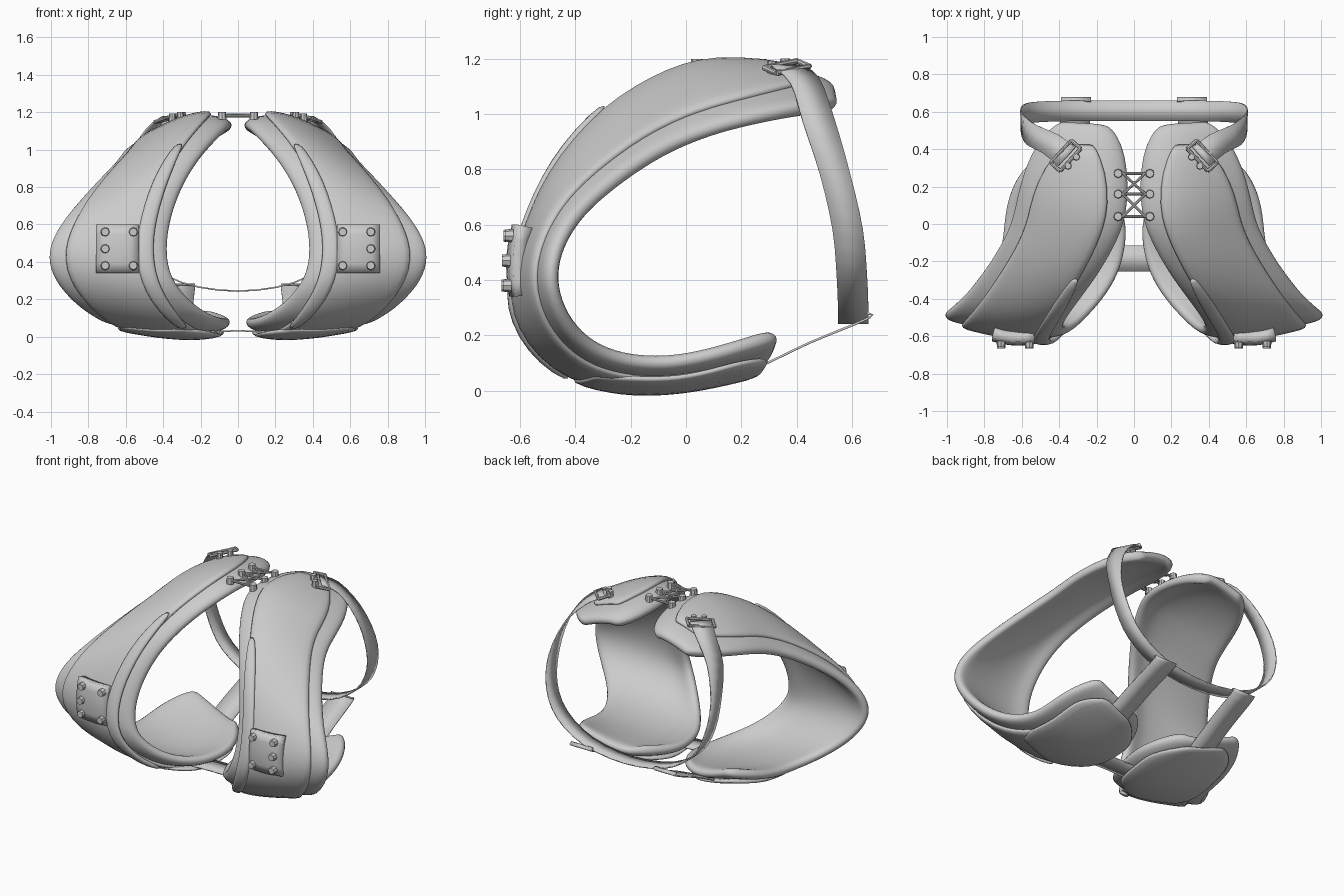
import bpy, bmesh, math
from mathutils import Vector as V

cube = bpy.data.objects.get("Cube")
if cube:
    bpy.data.objects.remove(cube)

mat = bpy.data.materials.new("plain grey")
mat.use_nodes = True
grey = (0.6, 0.6, 0.6, 1)
mat.diffuse_color = grey
mat.node_tree.nodes["Principled BSDF"].inputs["Base Color"].default_value = grey

# Edges of one shoulder guard, from upper back, round the front, to lower back
MEDIAL = [V(p) for p in (
    (.13, .54, 1.09), (.03, .4, 1.13), (.02, .1, 1.16), (.07, -.08, 1.12), (.18, -.28, 1),
    (.29, -.43, .82), (.36, -.53, .6), (.37, -.58, .42), (.33, -.59, .28), (.21, -.48, .13),
    (.08, -.3, .06), (.03, -.1, .05), (.04, .08, .07), (.16, .26, .11))]
LATERAL = [V(p) for p in (
    (.4, .56, 1.06), (.55, .42, 1.04), (.63, .18, .99), (.67, 0, .93), (.75, -.16, .85),
    (.89, -.37, .7), (.99, -.48, .56), (1.03, -.52, .4), (.95, -.46, .23), (.81, -.33, .11),
    (.72, -.15, .07), (.7, .02, .08), (.67, .2, .13), (.56, .35, .18))]
LAST = len(MEDIAL) - 1


def along(points, t):
    """Smooth curve through the points."""
    i = max(0, min(len(points) - 2, int(t)))
    f = t - i
    a, b, c, d = (points[max(0, min(len(points) - 1, i + k))] for k in (-1, 0, 1, 2))
    return b + (c - a) * f / 2 + (a - b * 2.5 + c * 2 - d / 2) * f**2 + (b * 3 - a - c * 3 + d) * f**3 / 2


def base(t, u):
    return along(MEDIAL, t).lerp(along(LATERAL, t), u)


def normal(t, u):
    e = .1
    t = max(e, min(LAST - e, t))
    return (base(t + e, u) - base(t - e, u)).cross(base(t, 1) - base(t, 0)).normalized()


def skin(t, u, lift=0):
    """Point on the bulging outer face of the guard."""
    swell = (.05 + .045 * max(0, 1 - t / 6)) * min(1, .3 + .4 * t)
    return base(t, u) + normal(t, u) * (swell * math.sin(math.pi * u ** .65) + lift)


def finish(name, bm, mirror=True, thick=0, smooth=0, angle=40):
    mesh = bpy.data.meshes.new(name)
    bm.to_mesh(mesh)
    bm.free()
    mesh.materials.append(mat)
    ob = bpy.data.objects.new(name, mesh)
    bpy.context.collection.objects.link(ob)
    if thick:
        m = ob.modifiers.new("Thickness", 'SOLIDIFY')
        m.thickness, m.offset = thick, -1
    if smooth:
        ob.modifiers.new("Round", 'SUBSURF').levels = smooth
        ob.modifiers["Round"].render_levels = smooth
    if mirror:
        ob.modifiers.new("Mirror", 'MIRROR')
    bpy.ops.object.select_all(action='DESELECT')
    bpy.context.view_layer.objects.active = ob
    ob.select_set(True)
    bpy.ops.object.shade_smooth_by_angle(angle=math.radians(angle))
    return ob


def sheet(name, rows, **kw):
    bm = bmesh.new()
    grid = [[bm.verts.new(p) for p in row] for row in rows]
    for r, s in zip(grid, grid[1:]):
        for j in range(len(r) - 1):
            bm.faces.new((r[j], s[j], s[j + 1], r[j + 1]))
    return finish(name, bm, **kw)


def layer(name, t0, t1, u0, u1, lift, thick, nt, nu, corner=0, smooth=1):
    """Patch that follows the guard, its ends narrowed by corner."""
    rows = []
    for i in range(nt + 1):
        f = i / nt
        cut = corner * max(0, 1 - min(f, 1 - f) * nt / 2) ** 2
        a, b = u0 + (u1 - u0) * cut, u1 - (u1 - u0) * cut
        rows.append([skin(t0 + (t1 - t0) * f, a + (b - a) * j / nu, lift) for j in range(nu + 1)])
    return sheet(name, rows, thick=thick, smooth=smooth)


# Padding, outer plate and the raised strip near the inner edge
layer("padding", 0, LAST, 0, 1, 0, .065, 18, 7, smooth=2)
layer("outer_plate", .9, 12.4, .15, .85, .02, .035, 20, 6, corner=.25)
layer("edge_strip", 4, 9.3, .11, .25, .032, .03, 10, 2, corner=.25)
layer("lower_plate", 9.3, 12.7, .06, .9, .028, .03, 8, 5, corner=.2)


def stud(bm, at, axis, r=.025, h=.03):
    rot = V(axis).to_track_quat('Z', 'Y').to_matrix().to_4x4()
    made = bmesh.ops.create_cone(bm, cap_ends=True, segments=8, radius1=r, radius2=r * .85, depth=h)
    bmesh.ops.transform(bm, matrix=rot, verts=made["verts"])
    bmesh.ops.translate(bm, vec=V(at), verts=made["verts"])


def bar(bm, a, b, r=.008):
    a, b = V(a), V(b)
    stud(bm, (a + b) / 2, b - a, r, (b - a).length)


# Riveted front bracket
def bracket(x, z):
    return V((x, -.65 + 1.2 * (x - .64) ** 2 + .9 * (z - .45) ** 2 + .05 * (x - .64), z))


sheet("front_bracket", [[bracket(.53 + .23 * j / 5, .6 - .26 * i / 5) for j in range(6)]
                        for i in range(6)], thick=.055)
bm = bmesh.new()
for x, z in ((.56, .56), (.56, .38), (.71, .56), (.71, .47), (.71, .38)):
    stud(bm, bracket(x, z) - V((0, .01, 0)), (0, -1, 0))
finish("bracket_rivets", bm)

# Laced fastening between the top edges
rows = (.04, .16, .27)
bm = bmesh.new()
for y in rows:
    stud(bm, (.085, y, 1.18), (0, 0, 1), h=.04)
finish("lace_studs", bm)
bm = bmesh.new()
for y in rows:
    bar(bm, (-.085, y, 1.18), (.085, y, 1.18))
for y, w in zip(rows, rows[1:]):
    for s in (-1, 1):
        bar(bm, (-.06 * s, y, 1.185), (.06 * s, w, 1.185))
finish("crossed_lace", bm, mirror=False)


def ribbon(name, stations, mirror=True):
    """Flat strap through (centre, half width vector) stations."""
    mids, halves = [V(c) for c, _ in stations], [V(h) for _, h in stations]
    rows = []
    for i in range(3 * (len(mids) - 1) + 1):
        c, h = along(mids, i / 3), along(halves, i / 3)
        rows.append((c - h, c + h))
    return sheet(name, rows, mirror=mirror, thick=.008)


# Back strap hanging as a loop, plus its lower links and the bottom link
flat = (0, .055, 0)
half = [((.36, .36, 1.18), (-.045, .05, 0)), ((.45, .43, 1.125), (-.04, .05, .01)),
        ((.555, .48, .98), (-.02, .055, .01)), ((.605, .54, .78), flat), ((.59, .585, .58), flat),
        ((.5, .6, .41), flat), ((.3, .605, .285), flat)]
other = [((-c[0], c[1], c[2]), (-h[0], h[1], h[2])) for c, h in reversed(half)]
ribbon("back_strap", half + [((0, .605, .24), flat)] + other, mirror=False)
wide = (.08, 0, 0)
ribbon("lower_strap", [((.34, .12, .03), wide), ((.33, .25, .075), wide),
                       ((.32, .45, .17), wide), ((.31, .665, .26), wide), ((.31, .655, .285), wide)])
ribbon("bottom_link", [((-.2, -.185, .03), (0, .07, 0)), ((0, -.185, .035), (0, .07, 0)),
                       ((.2, -.185, .03), (0, .07, 0))], mirror=False)

# Buckle at the upper end of the back strap
bm = bmesh.new()
c, side, fore = V((.365, .365, 1.17)), V((.055, -.06, -.012)), V((.025, .022, -.01))
corners = [c + side + fore, c - side + fore, c - side - fore, c + side - fore]
for a, b in zip(corners, corners[1:] + corners[:1]):
    bar(bm, a, b, .011)
for s in (-.4, .4):
    stud(bm, c + side * s - fore * 1.4 - V((0, 0, .012)), (0, 0, 1), .02, .05)
finish("strap_buckle", bm)
